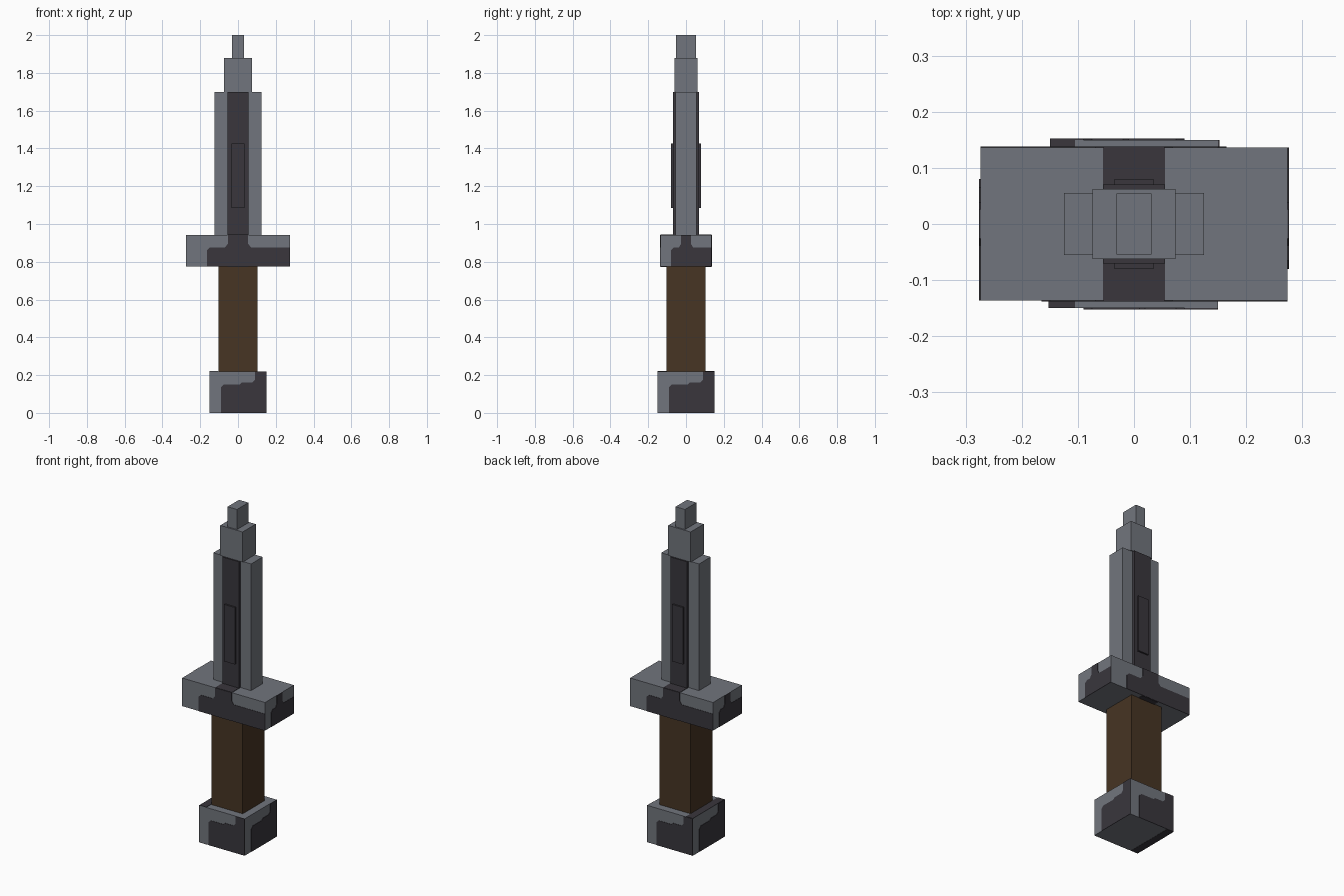
import bpy
import bmesh
from math import pi
from mathutils import Matrix, Vector

default = bpy.data.objects.get("Cube")
if default:
    bpy.data.objects.remove(default, do_unlink=True)


def material(name, rgb):
    m = bpy.data.materials.new(name)
    m.use_nodes = True
    colour = (*rgb, 1)
    m.diffuse_color = colour
    m.node_tree.nodes["Principled BSDF"].inputs["Base Color"].default_value = colour
    return m


steel = material("light_steel", (0.167, 0.179, 0.205))
dark = material("dark_iron", (0.041, 0.037, 0.046))
brown = material("brown_grip", (0.063, 0.035, 0.017))


def finish(name, bm, mat):
    bmesh.ops.recalc_face_normals(bm, faces=bm.faces)
    mesh = bpy.data.meshes.new(name)
    bm.to_mesh(mesh)
    bm.free()
    mesh.materials.append(mat)
    obj = bpy.data.objects.new(name, mesh)
    bpy.context.collection.objects.link(obj)
    return obj


def box(name, mat, x, y, z0, z1, cx=0, cy=0):
    """Box with half sizes x and y, from height z0 to z1."""
    bm = bmesh.new()
    bmesh.ops.create_cube(bm, size=1)
    bmesh.ops.scale(bm, vec=(2 * x, 2 * y, z1 - z0), verts=bm.verts)
    bmesh.ops.translate(bm, vec=(cx, cy, (z0 + z1) / 2), verts=bm.verts)
    return finish(name, bm, mat)


THIN = 0.002


def patch(name, outline, distance, quarter):
    """Thin dark plate on an upright face, turned in quarter turns from the front."""
    bm = bmesh.new()
    face = bm.faces.new([bm.verts.new((u, -distance, z)) for u, z in outline])
    new = bmesh.ops.extrude_face_region(bm, geom=[face])["geom"]
    verts = [v for v in new if isinstance(v, bmesh.types.BMVert)]
    bmesh.ops.translate(bm, vec=Vector((0, -THIN, 0)), verts=verts)
    bm.transform(Matrix.Rotation(quarter * pi / 2, 4, "Z"))
    finish(name, bm, dark)


# Main blocks
box("pommel", steel, 0.15, 0.15, 0, 0.22)
box("grip", brown, 0.104, 0.104, 0.22, 0.775)
box("guard", steel, 0.274, 0.136, 0.775, 0.943)

# Stepped blade with dark raised core
box("blade_lower", steel, 0.125, 0.055, 0.943, 1.70)
box("blade_core", dark, 0.055, 0.07, 0.943, 1.70)
box("blade_inlay", dark, 0.035, 0.08, 1.085, 1.425)
box("blade_upper", steel, 0.074, 0.062, 1.70, 1.88)
box("blade_tip", steel, 0.031, 0.054, 1.88, 2.0)

# Dark patches on the four pommel sides
pommel_outline = [(-0.09, 0), (0.15, 0), (0.15, 0.22), (0.09, 0.22), (0.09, 0.175),
                  (0.075, 0.16), (0.02, 0.16), (0.01, 0.15), (-0.075, 0.15), (-0.09, 0.135)]
for q in range(4):
    patch("pommel_patch", pommel_outline, 0.15, q)


# Dark patches on the guard: a low band with a neck rising to the top edge
def guard_outline(left, right, neck, flare):
    return [(left, 0.775), (right, 0.775), (right, 0.875), (neck + flare, 0.875),
            (neck, 0.895), (neck, 0.943), (-neck, 0.943), (-neck, 0.895),
            (-neck - flare, 0.875), (left + 0.015, 0.875), (left, 0.86)]


for q in (0, 2):
    patch("guard_front_patch", guard_outline(-0.165, 0.274, 0.054, 0.015), 0.136, q)
    patch("guard_end_patch", guard_outline(-0.08, 0.136, 0.026, 0.012), 0.274, q + 1)

# Stripes on the guard and pommel, above and below
for side in (-1, 1):
    box("guard_top_stripe", dark, 0.055, 0.04, 0.943, 0.943 + THIN, cy=side * 0.096)
    box("guard_under_stripe", dark, 0.055, 0.016, 0.775 - THIN, 0.775, cy=side * 0.12)
box("pommel_top_stripe", dark, 0.0225, 0.15, 0.22, 0.22 + THIN, cx=-0.1275)
box("pommel_under_stripe", dark, 0.0225, 0.15, -THIN / 2, THIN / 2, cx=-0.1275)
